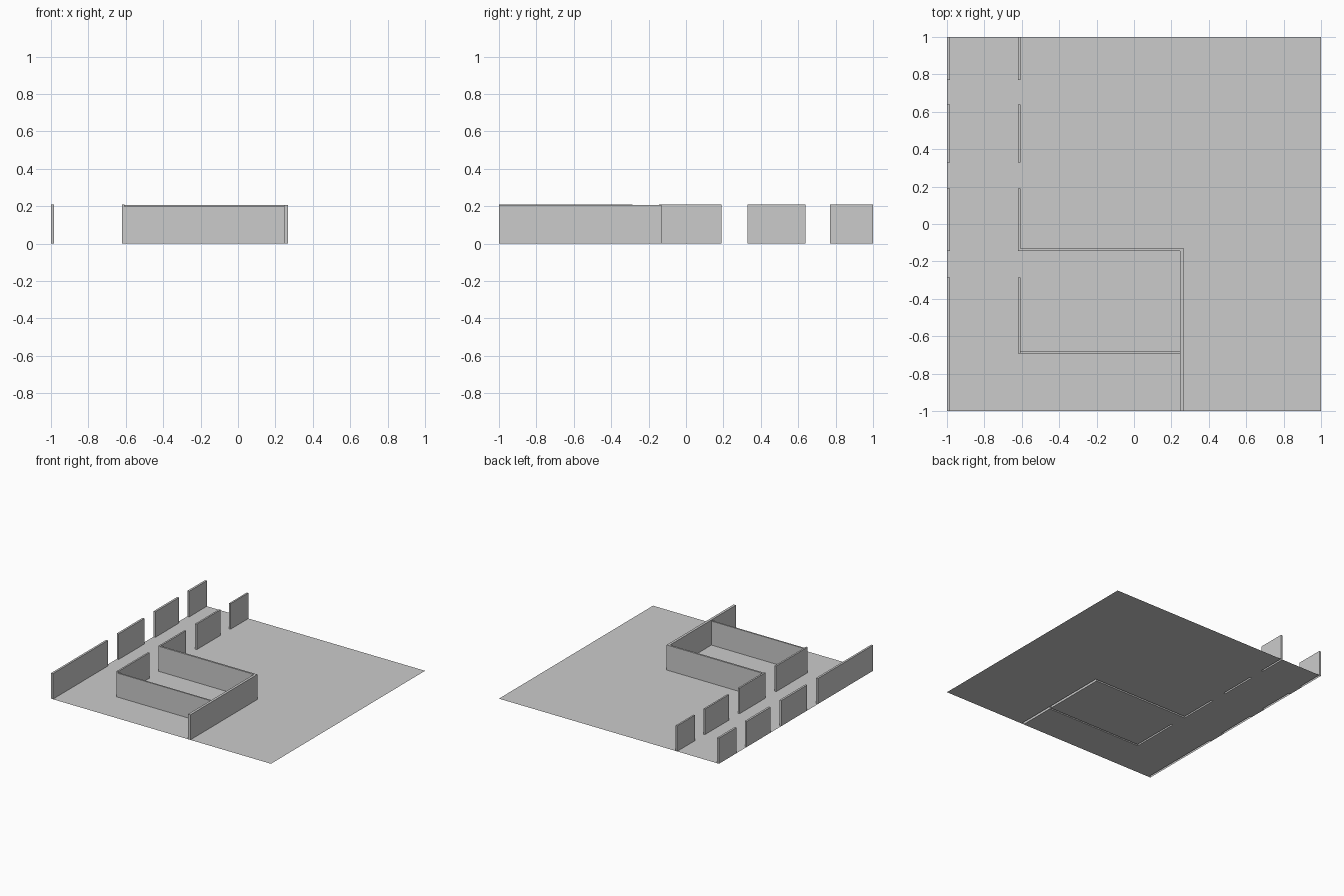
import bpy, bmesh

if "Cube" in bpy.data.objects:
    bpy.data.objects.remove(bpy.data.objects["Cube"])

# Wall footprints on the plan: x0, x1, y0, y1, height
WALLS = []
for y0, y1 in [(-1, -0.285), (-0.145, 0.19), (0.33, 0.64), (0.77, 1)]:
    WALLS.append((-1, -0.983, y0, y1, 0.21))            # outer corridor wall
for y0, y1 in [(-0.693, -0.285), (-0.145, 0.19), (0.33, 0.64), (0.77, 1)]:
    WALLS.append((-0.62, -0.606, y0, y1, 0.21))         # inner corridor wall
WALLS += [
    (0.246, 0.267, -1, -0.13, 0.206),                   # long room wall
    (-0.606, 0.246, -0.145, -0.13, 0.206),              # back room wall
    (-0.606, 0.246, -0.693, -0.681, 0.197),             # front room wall
]

xs = sorted({-1, 1} | {v for w in WALLS for v in w[:2]})
ys = sorted({-1, 1} | {v for w in WALLS for v in w[2:4]})


def height(i, j):
    """Wall height of a plan cell, 0 where there is open floor."""
    if not (0 <= i < len(xs) - 1 and 0 <= j < len(ys) - 1):
        return 0
    x, y = (xs[i] + xs[i + 1]) / 2, (ys[j] + ys[j + 1]) / 2
    return max((w[4] for w in WALLS if w[0] < x < w[1] and w[2] < y < w[3]), default=0)


def quad(bm, pts):
    bm.faces.new([bm.verts.new(p) for p in pts])


def finish(bm, name):
    bmesh.ops.remove_doubles(bm, verts=bm.verts, dist=1e-5)
    bmesh.ops.dissolve_limit(bm, angle_limit=0.01, verts=bm.verts, edges=bm.edges)
    bmesh.ops.triangulate(bm, faces=[f for f in bm.faces if len(f.verts) > 4])
    mesh = bpy.data.meshes.new(name)
    bm.to_mesh(mesh)
    bm.free()
    bpy.context.collection.objects.link(bpy.data.objects.new(name, mesh))


floor, walls = bmesh.new(), bmesh.new()
for i in range(len(xs) - 1):
    for j in range(len(ys) - 1):
        x0, x1, y0, y1 = xs[i], xs[i + 1], ys[j], ys[j + 1]
        h = height(i, j)
        # Floor cell, or the top cap of a wall (walls are hollow underneath)
        quad(walls if h else floor,
             [(x0, y0, h), (x1, y0, h), (x1, y1, h), (x0, y1, h)])
        # Wall sides wherever the neighbouring cell is lower
        for di, dj, a, b in [(0, -1, (x0, y0), (x1, y0)), (1, 0, (x1, y0), (x1, y1)),
                             (0, 1, (x1, y1), (x0, y1)), (-1, 0, (x0, y1), (x0, y0))]:
            n = height(i + di, j + dj)
            if h > n:
                quad(walls, [(*a, n), (*b, n), (*b, h), (*a, h)])

finish(floor, "floor")
finish(walls, "walls")
